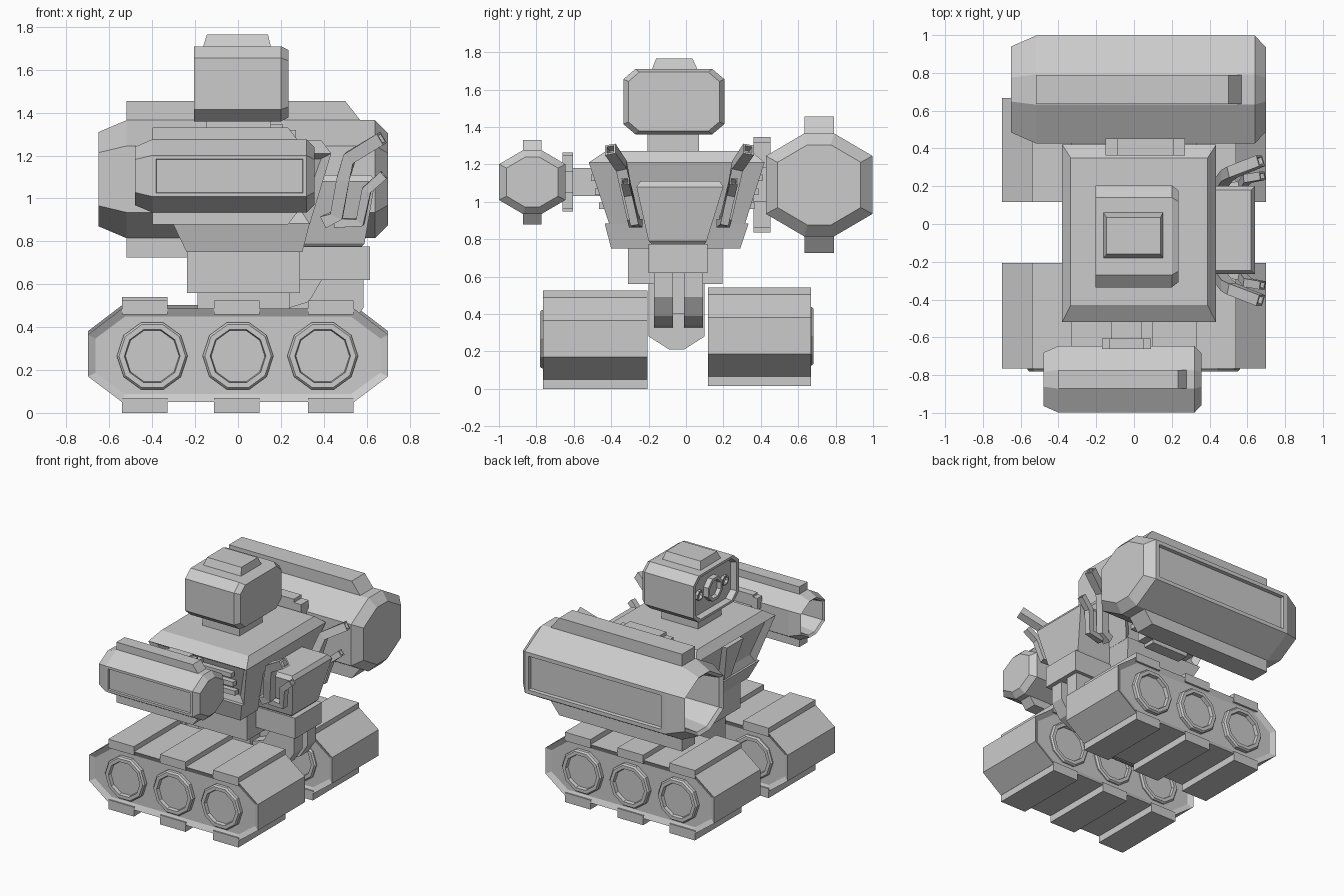
import bpy, bmesh, math
from mathutils import Vector

cube = bpy.data.objects.get("Cube")
if cube:
    bpy.data.objects.remove(cube, do_unlink=True)

grey = bpy.data.materials.new("plain_grey")
grey.use_nodes = True
COLOR = (0.6, 0.6, 0.6, 1)
grey.diffuse_color = COLOR
grey.node_tree.nodes["Principled BSDF"].inputs["Base Color"].default_value = COLOR


def finish(name, bm):
    bmesh.ops.recalc_face_normals(bm, faces=bm.faces)
    me = bpy.data.meshes.new(name)
    bm.to_mesh(me)
    bm.free()
    me.materials.append(grey)
    ob = bpy.data.objects.new(name, me)
    bpy.context.scene.collection.objects.link(ob)
    return ob


def loft_bm(rings):
    """Skin a closed solid through rings with equal point counts."""
    bm = bmesh.new()
    loops = [[bm.verts.new(p) for p in ring] for ring in rings]
    n = len(loops[0])
    for a, b in zip(loops, loops[1:]):
        for i in range(n):
            j = (i + 1) % n
            bm.faces.new((a[i], a[j], b[j], b[i]))
    bm.faces.new(loops[0])
    bm.faces.new(loops[-1])
    bmesh.ops.recalc_face_normals(bm, faces=bm.faces)
    return bm


def loft(name, rings):
    return finish(name, loft_bm(rings))


def rect(x0, x1, y0, y1, z):
    return [(x0, y0, z), (x1, y0, z), (x1, y1, z), (x0, y1, z)]


def box(name, x0, x1, y0, y1, z0, z1):
    return loft(name, [rect(x0, x1, y0, y1, z0), rect(x0, x1, y0, y1, z1)])


def oct_ring(x, cy, cz, hy, hz, fy, fz, s=1):
    """Eight-sided ring across x; fy and fz are half-lengths of the flats."""
    pts = [(fy, hz), (hy, fz), (hy, -fz), (fy, -hz),
           (-fy, -hz), (-hy, -fz), (-hy, fz), (-fy, hz)]
    return [(x, cy + a * s, cz + b * s) for a, b in pts]


def inset_facing(bm, axis, z, thick, depth):
    """Sink a panel into the large faces that look along an axis."""
    for f in list(bm.faces):
        c = f.calc_center_median()
        if f.normal.dot(Vector(axis)) > 0.9 and abs(c.z - z) < 0.08 and f.calc_area() > 0.1:
            bmesh.ops.inset_region(bm, faces=[f], thickness=thick, depth=depth)


# Track units with pads, sunken sides and wheel hubs
def hub(name, x, y, z, out, lift):
    def ring(r, d):
        return [(x + r * math.cos(k * math.tau / 10), y + out * d,
                 z + r * math.sin(k * math.tau / 10)) for k in range(10)]
    loft(name, [ring(.165, -.04), ring(.165, lift - .012), ring(.155, lift),
                ring(.13, lift), ring(.125, lift - .025)])


def track(name, y0, y1, dz, outer):
    half = [(.54, .05), (.7, .17), (.7, .365), (.54, .487)]
    prof = half + [(-x, z) for x, z in reversed(half)]
    bm = loft_bm([[(x, y, z + dz) for x, z in prof] for y in (y0, y1)])
    for f in list(bm.faces):
        if abs(f.normal.y) > 0.9:
            bmesh.ops.inset_region(bm, faces=[f], thickness=.04, depth=-.02)
    finish(name, bm)
    for i, x in enumerate((-.435, -.005, .433)):
        box(f"{name}_top_pad_{i}", x - .106, x + .106, y0, y1, .46 + dz, .525 + dz)
        box(f"{name}_bottom_pad_{i}", x - .106, x + .106, y0, y1, dz, .07 + dz)
    for i, x in enumerate((-.4, 0, .395)):
        for out, y in ((-1, y0), (1, y1)):
            hub(f"{name}_hub_{i}_{'near' if out < 0 else 'far'}", x, y, .265 + dz,
                out, .016 if out == outer else 0)


track("front_track", -.765, -.207, 0, -1)
track("back_track", .117, .667, .016, 1)

# Pelvis, waist and curved rear struts
hip = [(-.2, .56), (-.2, .28), (-.09, .21), (-.01, .21), (.1, .28), (.1, .56)]
loft("pelvis", [[(x, y, z) for y, z in hip] for x in (-.19, .24)])
box("waist", -.237, .29, -.31, .195, .56, .76)
strut = [(.4, .64), (.585, .64), (.585, .49), (.52, .39), (.4, .34),
         (.2, .325), (.2, .48), (.33, .52)]
for i, y in enumerate((-.17, -.01)):
    loft(f"rear_strut_{i}", [[(x, yy, z) for x, z in strut] for yy in (y, y + .1)])
box("strut_core", .2, .45, -.08, 0, .4, .62)

# Torso
loft("torso_base", [rect(-.24, .3, -.4, .29, .75), rect(-.305, .335, -.435, .335, .885)])
torso = loft_bm([rect(-.29, .335, -.41, .315, .88), rect(-.38, .435, -.52, .42, 1.21),
                 rect(-.335, .39, -.43, .35, 1.27)])
inset_facing(torso, (-1, 0, 0), 1.05, .07, -.035)
inset_facing(torso, (0, -1, 0), 1.05, .06, -.03)
inset_facing(torso, (0, 1, 0), 1.05, .06, -.03)
finish("torso", torso)
loft("chest_divider", [rect(-.31, -.24, -.09, -.01, .9), rect(-.375, -.3, -.15, .05, 1.18)])
for side, y in (("front", -.425), ("back", .325)):
    for i in range(3):
        z = .96 + i * .075
        d = (.02 + i * .022) * (-1 if y < 0 else 1)
        box(f"{side}_grille_slat_{i}", -.22, .3, y + d - .02, y + d + .02, z, z + .035)

# Neck, head and face
box("neck", -.15, .155, -.205, .07, 1.25, 1.38)
HEAD = (-.065, 1.535, .27, .175, .205, .12)
loft("head", [oct_ring(-.16, *HEAD, .86), oct_ring(-.205, *HEAD, .9), oct_ring(-.205, *HEAD),
              oct_ring(.2, *HEAD), oct_ring(.235, *HEAD, .9)])
loft("head_cap", [rect(-.165, .155, -.185, .065, 1.7), rect(-.145, .14, -.16, .035, 1.765)])


def lens(name, y, z, r, x):
    def ring(s, xx):
        return oct_ring(xx, y, z, r, r, r * .41, r * .41, s)
    loft(name, [ring(1, -.15), ring(1, x), ring(.75, x), ring(.65, x + .025)])


lens("main_eye", -.065, 1.535, .085, -.2)
lens("eye_left", .085, 1.535, .035, -.18)
lens("eye_right", -.215, 1.535, .035, -.18)


# Shoulder cannons share one design at two sizes
def cannon(name, x0, cy, cz, s, out):
    def ring(x, k):
        return oct_ring(x0 + x * s, cy, cz, .285 * s, .275 * s, .08 * s, .155 * s, k)
    bm = loft_bm([ring(.3, .6), ring(.02, .72), ring(0, .8), ring(.13, 1),
                  ring(1.29, 1), ring(1.35, .78)])
    # Sunken panel on the outer side
    for f in list(bm.faces):
        if f.normal.y * out > 0.95 and f.calc_area() > .1 * s * s and \
                (f.calc_center_median().y - cy) * out > .25 * s:
            bmesh.ops.inset_region(bm, faces=[f], thickness=.04 * s, depth=0)
            bmesh.ops.inset_region(bm, faces=[f], thickness=.005 * s, depth=-.025 * s)
    finish(name, bm)
    # Top and bottom fins
    for sign, label in ((1, "top"), (-1, "bottom")):
        lo, hi = cz + sign * .25 * s, cz + sign * .365 * s
        w = .078 * s
        loft(f"{name}_{label}_fin",
             [rect(x0 + .13 * s, x0 + 1.24 * s, cy - w, cy + w, lo),
              rect(x0 + .13 * s, x0 + 1.15 * s, cy - w, cy + w, hi)])
    # Mount plate with cheek blocks and arm
    a, b = sorted((cy - out * .26 * s, cy - out * .35 * s))
    box(f"{name}_mount", x0 + .56 * s, x0 + .86 * s, a, b, cz - .255 * s, cz + .255 * s)
    for i, dz in enumerate((-.16, .16)):
        box(f"{name}_cheek_{i}", x0 + .5 * s, x0 + .92 * s, a, b,
            cz + (dz - .07) * s, cz + (dz + .07) * s)
    a, b = sorted((cy - out * .3 * s, cy - out * .42))
    box(f"{name}_arm", x0 + .58 * s, x0 + .84 * s, a, b, cz - .12 * s, cz + .12 * s)


cannon("large_cannon", -.65, .712, 1.09, 1, 1)
cannon("small_cannon", -.48, -.822, 1.105, .62, -1)

# Backpack and lower block
loft("backpack", [rect(.28, .56, -.17, .09, .76), rect(.28, .59, -.2, .11, .79),
                  rect(.35, .64, -.265, .2, 1.08), rect(.35, .62, -.245, .18, 1.11)])
box("backpack_base", .28, .615, -.2, .115, .62, .775)


# Exhaust pipes: square tubes with hollow tips
def pipe(name, pts, r):
    pts = [Vector(p) for p in pts]
    rings = []

    def ring(c, t, k):
        u = t.cross(Vector((0, 1, 0))).normalized()
        v = t.cross(u).normalized()
        return [c + (u * a + v * b) * k for a, b in ((1, 1), (1, -1), (-1, -1), (-1, 1))]
    for i, p in enumerate(pts):
        t = (pts[min(i + 1, len(pts) - 1)] - pts[max(i - 1, 0)]).normalized()
        rings.append(ring(p, t, r))
    rings += [ring(pts[-1], t, r * .65), ring(pts[-1] - t * .05, t, r * .65)]
    loft(name, rings)


MID = -.035
for label, m in (("front", -1), ("back", 1)):
    pipe(f"tall_exhaust_{label}",
         [(.4, MID + m * .24, .89), (.46, MID + m * .25, .92), (.49, MID + m * .29, 1.09),
          (.52, MID + m * .31, 1.19), (.67, MID + m * .37, 1.28)], .03)
    pipe(f"short_exhaust_{label}",
         [(.45, MID + m * .22, .885), (.57, MID + m * .24, .89), (.6, MID + m * .275, 1.04),
          (.68, MID + m * .29, 1.11)], .022)
